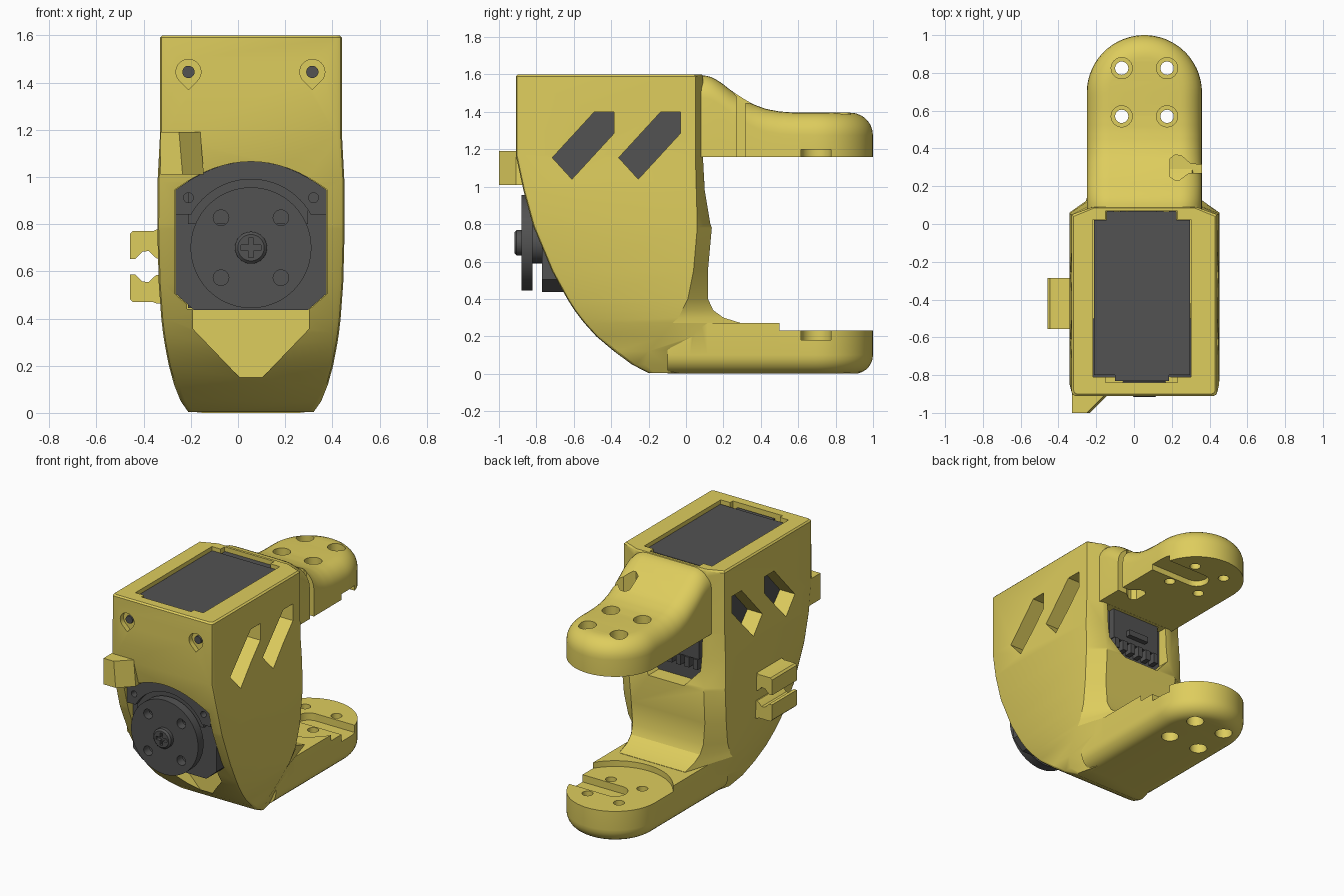
import bpy, bmesh
from math import sin, cos, pi, radians, hypot

if "Cube" in bpy.data.objects:
    bpy.data.objects.remove(bpy.data.objects["Cube"])

CX = 0.055  # symmetry plane of the bracket


def material(name, rgb):
    m = bpy.data.materials.new(name)
    m.diffuse_color = (*rgb, 1)
    m.use_nodes = True
    m.node_tree.nodes["Principled BSDF"].inputs["Base Color"].default_value = m.diffuse_color
    return m


YELLOW = material("yellow_plastic", (0.73, 0.61, 0.11))
DARK = material("dark_plastic", (0.085, 0.085, 0.085))


def add(name, bm, mat):
    bmesh.ops.recalc_face_normals(bm, faces=bm.faces)
    me = bpy.data.meshes.new(name)
    bm.to_mesh(me)
    bm.free()
    me.materials.append(mat)
    ob = bpy.data.objects.new(name, me)
    bpy.context.collection.objects.link(ob)
    return ob


def loft(bm, rings, caps=(True, True)):
    loops = [[bm.verts.new(p) for p in r] for r in rings]
    n = len(loops[0])
    for a, b in zip(loops, loops[1:]):
        for i in range(n):
            bm.faces.new((a[i], a[(i + 1) % n], b[(i + 1) % n], b[i]))
    if caps[0]:
        bm.faces.new(loops[0])
    if caps[1]:
        bm.faces.new(loops[-1])
    return loops


def prism(name, pts, axis, a, b, mat=YELLOW):
    place = {"x": lambda u, v, t: (t, u, v), "y": lambda u, v, t: (u, t, v),
             "z": lambda u, v, t: (u, v, t)}[axis]
    bm = bmesh.new()
    loft(bm, [[place(u, v, t) for u, v in pts] for t in (a, b)])
    return add(name, bm, mat)


def circle(u, v, r, n=32, a0=0, a1=360):
    full = a1 - a0 == 360
    return [(u + r * cos(radians(a0 + (a1 - a0) * i / (n if full else n - 1))),
             v + r * sin(radians(a0 + (a1 - a0) * i / (n if full else n - 1)))) for i in range(n)]


def box(name, x0, x1, y0, y1, z0, z1, mat=YELLOW):
    return prism(name, [(x0, y0), (x1, y0), (x1, y1), (x0, y1)], "z", z0, z1, mat)


def boolean(target, other, op="DIFFERENCE"):
    mod = target.modifiers.new("bool", "BOOLEAN")
    mod.operation, mod.object, mod.solver = op, other, "EXACT"
    with bpy.context.temp_override(object=target, active_object=target):
        bpy.ops.object.modifier_apply(modifier=mod.name)
    bpy.data.objects.remove(other)


def arm(name, flat, height, s, y0, r):
    """Round-ended arm: flat inner side, rounded outer side following height(y)."""
    w, cy = 0.305, 0.695

    def ring(inset, zf):
        h = w - inset
        half = [(h, y0 + (cy - y0) * i / 26) for i in range(26)]
        half += [(h * cos(a), cy + h * sin(a)) for a in [radians(87 * i / 14) for i in range(15)]]
        pts = half + [(-x, y) for x, y in reversed(half)]
        return [(CX + x, y, zf(y)) for x, y in pts]

    rings = [ring(0, lambda y: flat)]
    for i in range(8):
        t = i / 7 * pi / 2
        rings.append(ring(r * (1 - cos(t)), lambda y, t=t: height(y) - s * r * (1 - sin(t))))
    bm = bmesh.new()
    top = loft(bm, rings, (True, False))[-1]
    n = len(top)
    for i in range(n // 2 - 1):
        bm.faces.new((top[i], top[i + 1], top[n - 2 - i], top[n - 1 - i]))
    return add(name, bm, YELLOW)


def upper_height(y):
    pts = [(0, 1.595), (0.1, 1.595), (0.14, 1.585), (0.19, 1.555), (0.24, 1.515), (0.3, 1.475),
           (0.36, 1.44), (0.43, 1.415), (0.5, 1.402), (0.58, 1.396), (1.1, 1.395)]
    for (a, za), (b, zb) in zip(pts, pts[1:]):
        if y <= b:
            return za + (zb - za) * (y - a) / (b - a)
    return pts[-1][1]


# Housing: z, front y, rear corner y, back y, half width
sections = [(0.003, -0.2, -0.17, 0.28, 0.265), (0.05, -0.29, -0.22, 0.28, 0.298),
            (0.12, -0.385, -0.2, 0.29, 0.326), (0.2, -0.48, -0.13, 0.295, 0.348),
            (0.272, -0.545, -0.07, 0.29, 0.362), (0.3, -0.567, -0.04, 0.2, 0.367),
            (0.34, -0.597, -0.02, 0.145, 0.373), (0.4, -0.635, 0.01, 0.118, 0.38),
            (0.55, -0.717, 0.04, 0.117, 0.391), (0.78, -0.813, 0.06, 0.138, 0.397),
            (0.8, -0.82, 0.06, 0.13, 0.397), (0.98, -0.869, 0.055, 0.1, 0.396),
            (1.17, -0.91, 0.05, 0.09, 0.386), (1.59, -0.91, 0.05, 0.09, 0.385),
            (1.6, -0.90, 0.04, 0.085, 0.375)]
rings = []
for z, f, k, b, w in sections:
    half = [(w - 0.02, f), (w - 0.006, f + 0.006), (w, f + 0.02), (w, k), (w - 0.11, b)]
    rings.append([(CX + x, y, z) for x, y in half] + [(CX - x, y, z) for x, y in reversed(half)])
bm = bmesh.new()
loft(bm, rings)
housing = add("housing", bm, YELLOW)

# Fork arms joined to the housing
boolean(housing, arm("upper_arm", 1.16, upper_height, 1, 0.06, 0.12), "UNION")
boolean(housing, arm("lower_arm", 0.27, lambda y: 0.0, -1, -0.1, 0.1), "UNION")

# Motor pocket, rear opening and front mouth
boolean(housing, box("cut", -0.217, 0.302, -0.81, 0.025, 0.44, 1.7))
boolean(housing, box("cut", -0.15, 0.23, -0.84, 0.068, 1.05, 1.7))
boolean(housing, prism("cut", [(-0.19, 1.159), (-0.19, 0.9), (-0.08, 0.78), (0.19, 0.78),
                               (0.30, 0.9), (0.30, 1.159)], "y", -0.05, 0.3))
R = 0.5
arc = [(CX + 0.323 * u / 8, 0.945 + 0.12 * (1 - (u / 8) ** 2)) for u in range(8, -9, -1)]
mouth = [(-0.268, 0.505), (-0.19, 0.437), (0.30, 0.437), (0.378, 0.505)] + arc
boolean(housing, prism("cut", mouth, "y", -1.1, -0.46))
boolean(housing, prism("cut", [(-0.19, 0.45), (-0.19, 0.355), (CX, 0.1), (0.30, 0.355),
                               (0.30, 0.45)], "y", -1.1, -0.42))

# Slanted side windows
for d in (0, 0.355):
    win = [(-0.715, 1.155), (-0.49, 1.4), (-0.385, 1.4), (-0.385, 1.285), (-0.61, 1.04)]
    boolean(housing, prism("cut", [(y + d, z) for y, z in win], "x", -0.6, 0.7))

# Bolt holes with counterbores through both arms
for x in (-0.065, 0.175):
    for y in (0.57, 0.825):
        boolean(housing, prism("cut", circle(x, y, 0.035), "z", -0.1, 1.7))
        boolean(housing, prism("cut", circle(x, y, 0.056), "z", 1.28, 1.7))
        boolean(housing, prism("cut", circle(x, y, 0.056), "z", -0.1, 0.11))

# Hub recess of the lower arm and axle slots open to the side
boolean(housing, prism("cut", circle(CX, 0.695, 0.362, 64), "z", 0.23, 0.4))
slot = circle(CX, 0.695, 0.08, 20, 90, 270) + [(0.5, 0.615), (0.5, 0.775)]
boolean(housing, prism("cut", slot, "z", 0.18, 0.35))
boolean(housing, prism("cut", slot, "z", 1.0, 1.2))

# Cable notch in the upper arm
boolean(housing, prism("cut", [(0.19, 0.25), (0.22, 0.23), (0.24, 0.232), (0.29, 0.27), (0.4, 0.27),
                               (0.4, 0.312), (0.30, 0.318), (0.25, 0.363), (0.215, 0.365),
                               (0.19, 0.345)], "z", 1.0, 1.7))

# Teardrop screw recesses
for x in (-0.21, 0.315):
    boolean(housing, prism("cut", circle(x, 1.445, 0.053, 25, -45, 225) + [(x, 1.37)], "y", -1, -0.875))
    prism("case_screw", circle(x, 1.445, 0.026, 20), "y", -0.89, -0.86, DARK)

# Front stop and side cable clip
bm = bmesh.new()
loft(bm, [[(-0.328, -0.85, z), (-0.328, -1.0, z), (-0.25 + d, -1.0, z), (-0.16 + d, -0.91, z),
           (-0.16 + d, -0.85, z)] for z, d in ((1.01, 0.015), (1.19, 0))])
add("front_stop", bm, YELLOW)
hook = [(-0.32, 0.157), (-0.345, 0.157), (-0.36, 0.15), (-0.446, 0.15), (-0.458, 0.138), (-0.458, 0.033),
        (-0.435, 0.033), (-0.405, 0.063), (-0.378, 0.066), (-0.358, 0.045), (-0.345, 0.035), (-0.32, 0.035)]
for s, n in ((1, "upper"), (-1, "lower")):
    prism("cable_clip_" + n, [(x, 0.62 + s * z) for x, z in hook], "y", -0.555, -0.285)

# Motor case with stepped ends
box("motor_case", -0.212, 0.297, -0.80, 0.02, 0.80, 1.575, DARK)
box("motor_case_lower", -0.212, 0.297, -0.62, 0.02, 0.445, 0.82, DARK)
box("motor_rear_step", -0.145, 0.225, 0.0, 0.065, 0.95, 1.57, DARK)
box("motor_front_step", -0.10, 0.185, -0.83, -0.79, 1.06, 1.57, DARK)
box("rear_tab", -0.035, 0.12, 0.05, 0.1, 0.99, 1.03, DARK)
for i in range(6):
    box("rear_rib", -0.14 + i * 0.065, -0.105 + i * 0.065, 0.0, 0.075, 0.88, 0.95, DARK)

# Motor front plate with a raised collar above the horn
face = [(CX + (x - CX) * 0.99, z) for x, z in mouth]
prism("motor_face", face, "y", -0.77, -0.5, DARK)
inner = [(x, z) for x, z in circle(CX, 0.70, 0.29, 25, 151, 29)]
collar = prism("motor_collar", [(CX + 0.32, 0.84)] + [(CX + (x - CX) * 0.99, z) for x, z in arc]
               + [(CX - 0.32, 0.84)] + inner, "y", -0.835, -0.76, DARK)
for x in (-0.21, 0.32):
    boolean(collar, prism("cut", circle(x, 0.912, 0.021, 20), "y", -1, -0.78))

# Output horn, its shaft and centre screw
horn = prism("output_horn", circle(CX, 0.70, 0.256, 72), "y", -0.88, -0.82, DARK)
for sx in (-1, 1):
    for sz in (-1, 1):
        boolean(horn, prism("cut", circle(CX + sx * 0.127, 0.70 + sz * 0.127, 0.033), "y", -1, -0.7))
prism("horn_shaft", circle(CX, 0.70, 0.11), "y", -0.83, -0.76, DARK)
bm = bmesh.new()
loft(bm, [[(x, y, z) for x, z in circle(CX, 0.70, r)]
          for y, r in ((-0.87, 0.068), (-0.905, 0.068), (-0.916, 0.056))])
screw = add("centre_screw", bm, DARK)
for a, b in ((0.042, 0.011), (0.011, 0.042)):
    boolean(screw, box("cut", CX - a, CX + a, -1, -0.89, 0.70 - b, 0.70 + b))

# Smooth shading with sharp edges kept
for ob in bpy.context.scene.objects:
    ob.select_set(True)
bpy.context.view_layer.objects.active = housing
bpy.ops.object.shade_smooth_by_angle(angle=radians(28))
